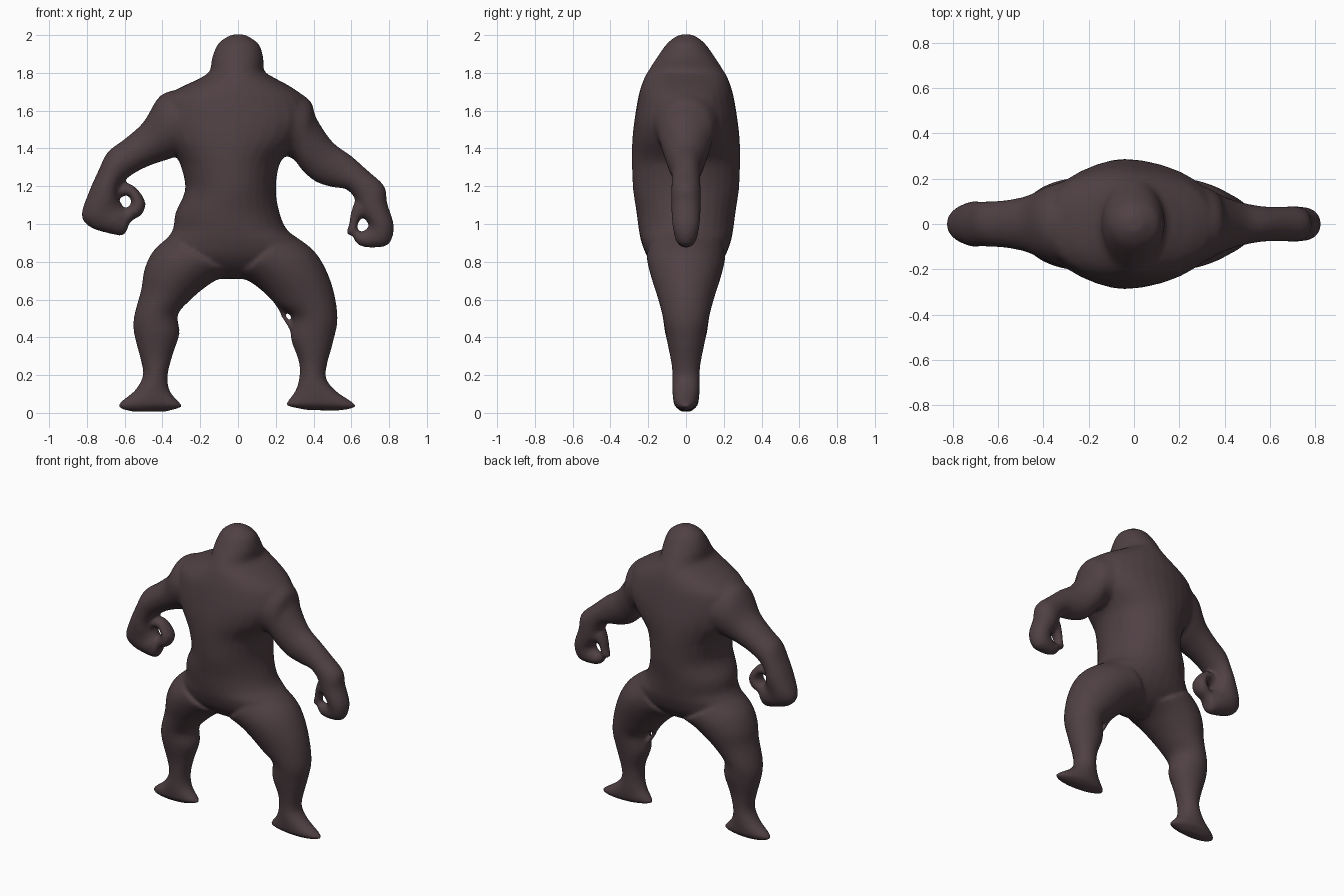
import bpy, bmesh, math
from mathutils import Vector

SIDES, STEPS = 32, 5

skin = bpy.data.materials.new("dark mauve brown")
skin.diffuse_color = (0.080, 0.052, 0.058, 1)


def spline(a, b, c, d, t):
    """Catmull-Rom blend of four ribs."""
    return [0.5 * (2 * q + (r - p) * t + (2 * p - 5 * q + 4 * r - s) * t * t
                   + (3 * q - p - 3 * r + s) * t ** 3)
            for p, q, r, s in zip(a, b, c, d)]


def loft(bm, ribs):
    """Skin elliptical ribs: (xa, za, xb, zb, half depth)."""
    n = len(ribs)
    path = []
    for i in range(n - 1):
        four = [ribs[min(max(i + k, 0), n - 1)] for k in (-1, 0, 1, 2)]
        path += [spline(*four, s / STEPS) for s in range(STEPS)]
    path.append(ribs[-1])
    rings = []
    for xa, za, xb, zb, d in path:
        mid = Vector((xa + xb, 0, za + zb)) / 2
        half = Vector((xb - xa, 0, zb - za)) / 2
        ring = []
        for k in range(SIDES):
            a = math.tau * k / SIDES
            ring.append(bm.verts.new(mid + half * math.cos(a)
                                     + Vector((0, max(d, 0.002), 0)) * math.sin(a)))
        rings.append(ring)
    for r, s in zip(rings, rings[1:]):
        for k in range(SIDES):
            j = (k + 1) % SIDES
            bm.faces.new((r[k], r[j], s[j], s[k]))
    bm.faces.new(rings[0][::-1])
    bm.faces.new(rings[-1])


def level(rows):
    """Horizontal ribs from (z, x left, x right, half depth)."""
    return [(l, z, r, z, d) for z, l, r, d in rows]


# Head, chest, waist and pelvis
torso = level([
    (2.003, -0.03, 0.035, 0.03), (1.985, -0.068, 0.068, 0.065), (1.95, -0.108, 0.112, 0.105),
    (1.88, -0.137, 0.134, 0.155), (1.81, -0.15, 0.14, 0.2), (1.77, -0.205, 0.2, 0.222),
    (1.72, -0.31, 0.29, 0.24), (1.66, -0.4, 0.36, 0.255), (1.55, -0.42, 0.39, 0.273),
    (1.45, -0.39, 0.34, 0.284), (1.36, -0.33, 0.25, 0.287), (1.3, -0.3, 0.215, 0.286),
    (1.18, -0.28, 0.2, 0.28), (1.06, -0.33, 0.22, 0.262), (0.97, -0.345, 0.26, 0.25),
    (0.9, -0.39, 0.34, 0.235), (0.82, -0.4, 0.36, 0.2), (0.75, -0.26, 0.22, 0.13),
    (0.71, -0.11, 0.05, 0.04)])

# Arm with a curled fist, low x side
left_arm = [
    (-0.28, 1.72, -0.27, 1.38, 0.2), (-0.41, 1.68, -0.36, 1.345, 0.165),
    (-0.5, 1.54, -0.44, 1.32, 0.125), (-0.6, 1.45, -0.53, 1.28, 0.105),
    (-0.69, 1.38, -0.6, 1.23, 0.1), (-0.74, 1.28, -0.63, 1.18, 0.1),
    (-0.785, 1.18, -0.63, 1.13, 0.1), (-0.828, 1.05, -0.615, 1.105, 0.088),
    (-0.785, 0.985, -0.605, 1.09, 0.078), (-0.69, 0.952, -0.6, 1.085, 0.07),
    (-0.605, 0.942, -0.593, 1.085, 0.055), (-0.57, 1.01, -0.58, 1.092, 0.05),
    (-0.51, 1.05, -0.572, 1.1, 0.055), (-0.49, 1.11, -0.565, 1.12, 0.055),
    (-0.525, 1.175, -0.575, 1.143, 0.05), (-0.58, 1.215, -0.595, 1.15, 0.045),
    (-0.65, 1.2, -0.63, 1.135, 0.04)]

# Arm with a curled fist, high x side
right_arm = [
    (0.22, 1.75, 0.2, 1.38, 0.21), (0.375, 1.66, 0.29, 1.345, 0.155),
    (0.415, 1.56, 0.34, 1.285, 0.13), (0.5, 1.435, 0.41, 1.225, 0.1),
    (0.6, 1.36, 0.5, 1.195, 0.08), (0.69, 1.28, 0.57, 1.185, 0.076),
    (0.775, 1.2, 0.615, 1.14, 0.078), (0.79, 1.11, 0.65, 1.06, 0.078),
    (0.825, 0.99, 0.69, 1.0, 0.072), (0.8, 0.895, 0.685, 0.98, 0.06),
    (0.72, 0.875, 0.67, 0.965, 0.05), (0.645, 0.885, 0.65, 0.96, 0.04),
    (0.61, 0.925, 0.642, 0.965, 0.035)]
right_thumb = [
    (0.7, 1.11, 0.68, 1.03, 0.06), (0.63, 1.13, 0.655, 1.03, 0.05),
    (0.598, 1.06, 0.642, 1.015, 0.04), (0.588, 1.0, 0.632, 0.985, 0.035),
    (0.573, 0.955, 0.636, 0.955, 0.03), (0.59, 0.94, 0.64, 0.94, 0.02)]

# Legs with sideways feet
left_leg = [
    (-0.37, 0.93, -0.04, 0.73, 0.21), (-0.45, 0.855, -0.11, 0.705, 0.2),
    (-0.495, 0.76, -0.18, 0.66, 0.18), (-0.513, 0.65, -0.255, 0.595, 0.15),
    (-0.55, 0.51, -0.318, 0.52, 0.125), (-0.55, 0.42, -0.31, 0.42, 0.11),
    (-0.515, 0.28, -0.345, 0.31, 0.08), (-0.503, 0.2, -0.372, 0.2, 0.072),
    (-0.545, 0.12, -0.36, 0.115, 0.072), (-0.625, 0.055, -0.3, 0.045, 0.065),
    (-0.625, 0.025, -0.3, 0.03, 0.05), (-0.56, 0.006, -0.38, 0.006, 0.025)]
right_leg = [
    (0.28, 0.95, 0.0, 0.72, 0.21), (0.39, 0.87, 0.07, 0.69, 0.2),
    (0.455, 0.78, 0.14, 0.635, 0.18), (0.505, 0.65, 0.215, 0.56, 0.148),
    (0.527, 0.5, 0.285, 0.505, 0.122), (0.505, 0.38, 0.28, 0.395, 0.102),
    (0.47, 0.25, 0.32, 0.28, 0.078), (0.468, 0.18, 0.326, 0.2, 0.072),
    (0.52, 0.115, 0.305, 0.12, 0.072), (0.615, 0.05, 0.258, 0.055, 0.065),
    (0.615, 0.027, 0.262, 0.037, 0.05), (0.54, 0.012, 0.36, 0.015, 0.025)]

# Thin strand bridging the inner thigh and knee
strand = [
    (0.19, 0.585, 0.25, 0.57, 0.05), (0.215, 0.545, 0.243, 0.545, 0.025),
    (0.23, 0.51, 0.257, 0.51, 0.018), (0.255, 0.47, 0.284, 0.475, 0.02),
    (0.278, 0.43, 0.32, 0.44, 0.03)]

bm = bmesh.new()
for ribs in (torso, left_arm, right_arm, right_thumb, left_leg, right_leg, strand):
    loft(bm, ribs)
bmesh.ops.recalc_face_normals(bm, faces=bm.faces)
mesh = bpy.data.meshes.new("body")
bm.to_mesh(mesh)
bm.free()
mesh.materials.append(skin)
body = bpy.data.objects.new("body", mesh)
bpy.context.collection.objects.link(body)

# Fuse the parts into one soft skin
fuse = body.modifiers.new("fuse", 'REMESH')
fuse.mode = 'VOXEL'
fuse.voxel_size = 0.01
fuse.use_smooth_shade = True
soften = body.modifiers.new("soften", 'SMOOTH')
soften.factor = 0.5
soften.iterations = 10
